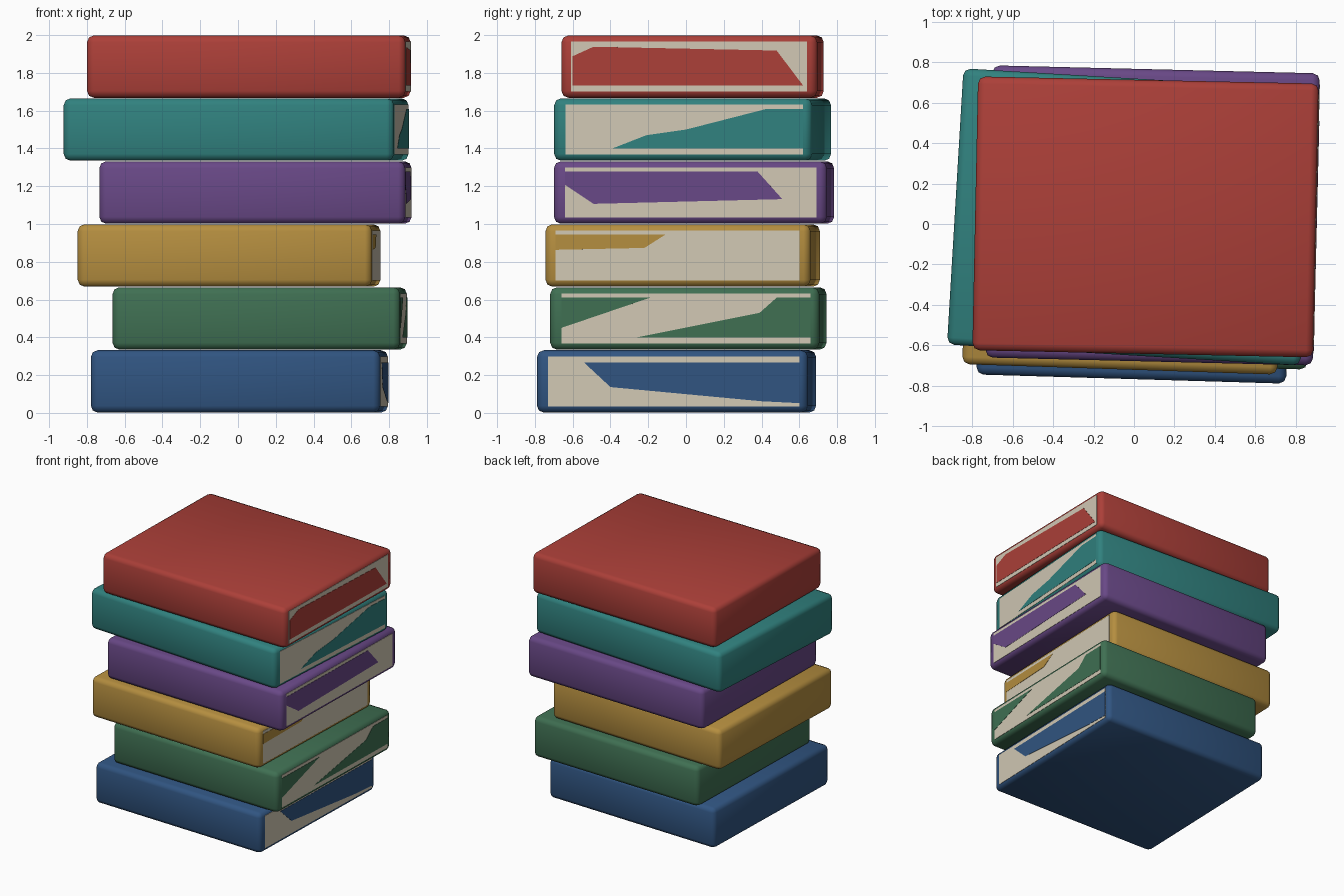
import bpy, bmesh, math
from mathutils import Matrix, Vector

default = bpy.data.objects.get("Cube")
if default:
    bpy.data.objects.remove(default, do_unlink=True)

PITCH, THICK, BEVEL = 1 / 3, 0.33, 0.036


def material(name, rgb):
    mat = bpy.data.materials.new(name)
    mat.use_nodes = True
    colour = (*rgb, 1)
    mat.diffuse_color = colour
    mat.node_tree.nodes["Principled BSDF"].inputs["Base Color"].default_value = colour
    return mat


def add_object(name, bm, mat, matrix):
    bmesh.ops.recalc_face_normals(bm, faces=bm.faces)
    mesh = bpy.data.meshes.new(name)
    bm.to_mesh(mesh)
    bm.free()
    mesh.materials.append(mat)
    obj = bpy.data.objects.new(name, mesh)
    bpy.context.collection.objects.link(obj)
    obj.matrix_world = matrix
    return obj


def cover(name, width, depth, mat, matrix):
    """Rounded book cover with softly shaded edges."""
    bm = bmesh.new()
    bmesh.ops.create_cube(bm, size=1, matrix=Matrix.Diagonal((width, depth, THICK, 1)))
    for face in bm.faces:
        face.smooth = True
    obj = add_object(name, bm, mat, matrix)
    bevel = obj.modifiers.new("rounded_edges", "BEVEL")
    bevel.width = BEVEL
    bevel.segments = 2


def plate(name, outline, back, front, mat, matrix):
    """Flat outline in the y-z plane, given thickness along x."""
    bm = bmesh.new()
    face = bm.faces.new([bm.verts.new((back, y, z)) for y, z in outline])
    result = bmesh.ops.extrude_face_region(bm, geom=[face])
    verts = [v for v in result["geom"] if isinstance(v, bmesh.types.BMVert)]
    bmesh.ops.translate(bm, vec=(front - back, 0, 0), verts=verts)
    add_object(name, bm, mat, matrix)


cream = material("page_cream", (0.64, 0.58, 0.46))

# Bottom to top: colour name, colour, x range, y range, turn in degrees,
# page span along y, cover-coloured patches on the page edge
books = [
    ("blue", (0.03, 0.09, 0.22), (-0.78, 0.795), (-0.79, 0.69), -1.7, (-0.73, 0.6),
     [[(-0.54, 0.1), (-0.4, -0.03), (0.4, -0.105), (0.6, -0.115), (0.6, 0.1)]]),
    ("green", (0.05, 0.16, 0.085), (-0.665, 0.895), (-0.72, 0.745), -1.5, (-0.66, 0.66),
     [[(-0.66, -0.05), (-0.19, 0.11), (-0.66, 0.11)],
      [(-0.26, -0.1), (0.39, 0.03), (0.48, 0.11), (0.66, 0.11), (0.66, -0.1)]]),
    ("yellow", (0.46, 0.27, 0.05), (-0.85, 0.755), (-0.745, 0.71), -1.9, (-0.69, 0.6),
     [[(-0.69, 0.03), (-0.22, 0.04), (-0.11, 0.11), (-0.69, 0.11)]]),
    ("purple", (0.14, 0.065, 0.24), (-0.735, 0.92), (-0.7, 0.785), -1.4, (-0.64, 0.69),
     [[(-0.64, 0.04), (-0.49, -0.06), (0.51, -0.035), (0.38, 0.11), (-0.64, 0.11)]]),
    ("teal", (0.03, 0.22, 0.21), (-0.925, 0.905), (-0.7, 0.77), -3.4, (-0.64, 0.62),
     [[(-0.39, -0.1), (-0.21, -0.03), (0, 0), (0.43, 0.11), (0.62, 0.11), (0.62, -0.1)]]),
    ("red", (0.41, 0.05, 0.04), (-0.8, 0.915), (-0.66, 0.73), -1.2, (-0.61, 0.64),
     [[(-0.6, 0.055), (-0.49, 0.105), (0.48, 0.085), (0.62, -0.1), (-0.6, -0.1)]]),
]

for level, (colour, rgb, xs, ys, degrees, pages, patches) in enumerate(books):
    mat = material("cover_" + colour, rgb)
    turn = math.radians(degrees)
    span_x, span_y = xs[1] - xs[0], ys[1] - ys[0]

    # Unturned book size recovered from its turned extents
    c, s = math.cos(turn), abs(math.sin(turn))
    width = (span_x * c - span_y * s) / (c * c - s * s)
    depth = (span_y * c - span_x * s) / (c * c - s * s)
    centre = Vector((sum(xs) / 2, sum(ys) / 2, (level + 0.5) * PITCH))
    matrix = Matrix.Translation(centre) @ Matrix.Rotation(turn, 4, "Z")
    cover(colour + "_book_cover", width, depth, mat, matrix)

    # Page edge on the +x side, with the cover showing through in patches
    edge = width / 2
    shift = centre.y + edge * math.sin(turn)
    lo, hi = pages[0] - shift, pages[1] - shift
    rect = [(lo, -0.133), (hi, -0.133), (hi, 0.133), (lo, 0.133)]
    plate(colour + "_book_pages", rect, edge - 0.02, edge + 0.001, cream, matrix)
    for number, patch in enumerate(patches, 1):
        outline = [(y - shift, z) for y, z in patch]
        plate(f"{colour}_edge_patch_{number}", outline, edge, edge + 0.003, mat, matrix)
